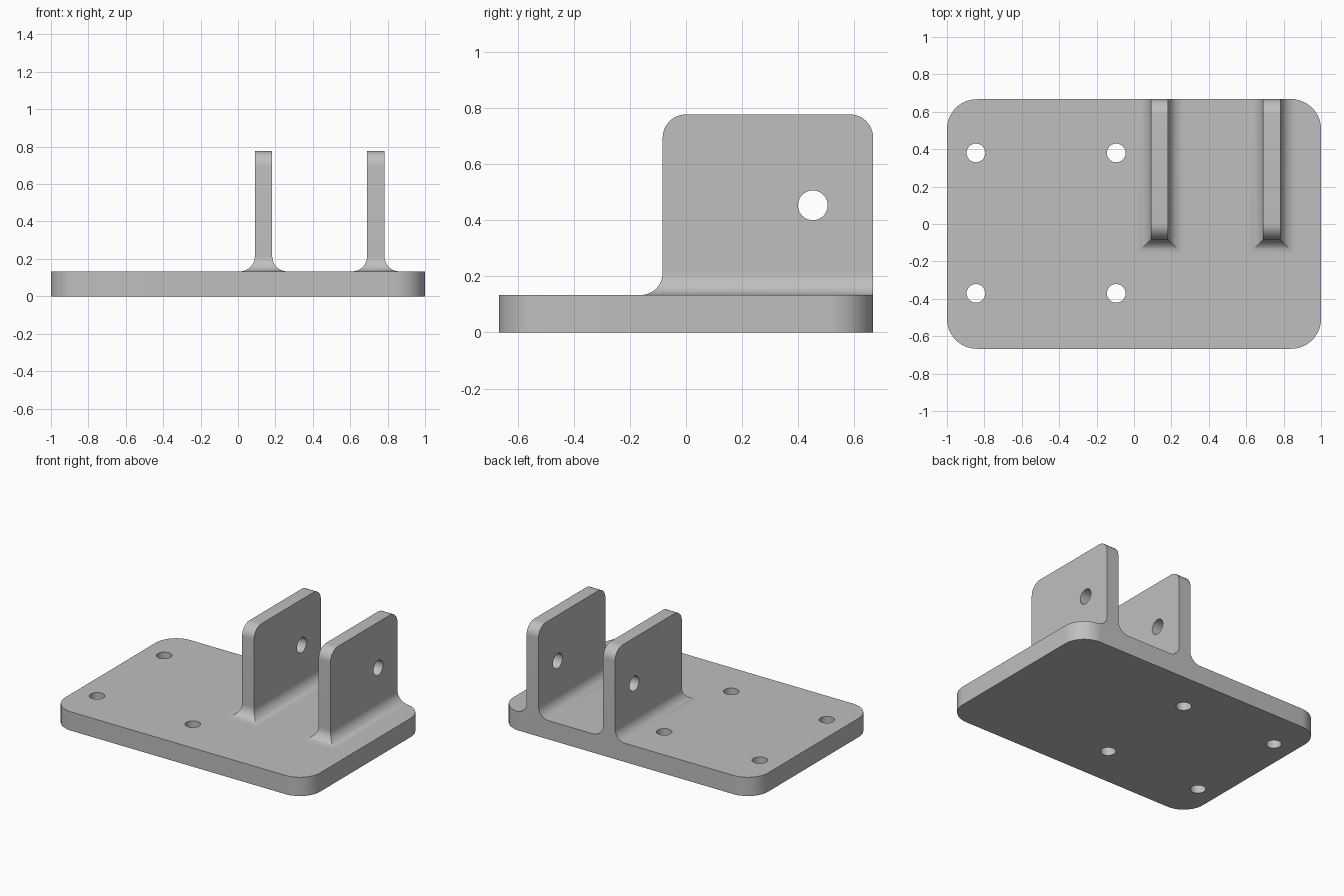
import bpy
import bmesh
from math import cos, sin, pi
from mathutils import Matrix, Vector

if "Cube" in bpy.data.objects:
    bpy.data.objects.remove(bpy.data.objects["Cube"], do_unlink=True)

# Main dimensions
HALF_X, HALF_Y, PLATE_H = 1.0, 0.667, 0.133
LUG_FRONT, LUG_TOP, LUG_T = -0.083, 0.777, 0.093
FILLET = 0.08

metal = bpy.data.materials.new("plain grey metal")
metal.use_nodes = True
grey = (0.52, 0.52, 0.52, 1)
metal.diffuse_color = grey
metal.node_tree.nodes["Principled BSDF"].inputs["Base Color"].default_value = grey


def finish(name, bm):
    """Turn a bmesh into a shaded object."""
    mesh = bpy.data.meshes.new(name)
    bm.to_mesh(mesh)
    bm.free()
    mesh.materials.append(metal)
    obj = bpy.data.objects.new(name, mesh)
    bpy.context.collection.objects.link(obj)
    bpy.ops.object.select_all(action="DESELECT")
    obj.select_set(True)
    bpy.context.view_layer.objects.active = obj
    bpy.ops.object.shade_smooth_by_angle(angle=pi / 6)
    return obj


def arc(cx, cy, r, start, sweep, steps):
    return [(cx + r * cos(start + sweep * i / steps),
             cy + r * sin(start + sweep * i / steps)) for i in range(steps + 1)]


def circle(cx, cy, r, steps=40):
    return arc(cx, cy, r, 0, 2 * pi, steps)[:-1]


def prism(name, loops, depth, matrix=Matrix()):
    """Extrude an outline with holes along its local z."""
    bm = bmesh.new()
    edges = []
    for loop in loops:
        verts = [bm.verts.new((u, v, 0)) for u, v in loop]
        edges += [bm.edges.new((a, b)) for a, b in zip(verts, verts[1:] + verts[:1])]
    bmesh.ops.triangle_fill(bm, use_beauty=True, edges=edges, normal=(0, 0, 1))
    result = bmesh.ops.extrude_face_region(bm, geom=bm.faces[:], use_keep_orig=True)
    top = [g for g in result["geom"] if isinstance(g, bmesh.types.BMVert)]
    bmesh.ops.translate(bm, verts=top, vec=Vector((0, 0, depth)))
    bmesh.ops.recalc_face_normals(bm, faces=bm.faces[:])
    bm.transform(matrix)
    return finish(name, bm)


# Base plate with rounded corners and four bolt holes
r = 0.16
outline = []
for i, (sx, sy) in enumerate([(1, 1), (-1, 1), (-1, -1), (1, -1)]):
    outline += arc(sx * (HALF_X - r), sy * (HALF_Y - r), r, i * pi / 2, pi / 2, 14)
bolt_holes = [circle(x, y, 0.05) for x in (-0.845, -0.095) for y in (-0.371, 0.38)]
prism("base_plate", [outline] + bolt_holes, PLATE_H)


def lug(name, x0):
    """Upright lug with a pin hole, standing on a mitred fillet."""
    z0 = PLATE_H + FILLET
    c = 0.083
    side = [(LUG_FRONT, z0), (HALF_Y, z0)]
    side += arc(HALF_Y - c, LUG_TOP - c, c, 0, pi / 2, 12)
    side += arc(LUG_FRONT + c, LUG_TOP - c, c, pi / 2, pi / 2, 12)
    upright = Matrix(((0, 0, 1, x0), (1, 0, 0, 0), (0, 1, 0, 0), (0, 0, 0, 1)))
    prism(name, [side, circle(0.452, 0.453, 0.053)], LUG_T, upright)

    # Concave foot: rings that shrink toward the lug, flush at the back
    bm = bmesh.new()
    rings = []
    for i in range(13):
        a = pi / 2 * i / 12
        out = FILLET * (1 - sin(a))
        z = PLATE_H + FILLET * (1 - cos(a))
        xl, xr = x0 - out, x0 + LUG_T + out
        corners = [(xl, HALF_Y), (xl, LUG_FRONT - out), (xr, LUG_FRONT - out), (xr, HALF_Y)]
        rings.append([bm.verts.new((x, y, z)) for x, y in corners])
    for low, high in zip(rings, rings[1:]):
        for k in range(4):
            n = (k + 1) % 4
            bm.faces.new((low[k], low[n], high[n], high[k]))
    finish(name + "_fillet", bm)


lug("inner_lug", 0.09)
lug("outer_lug", 0.69)
